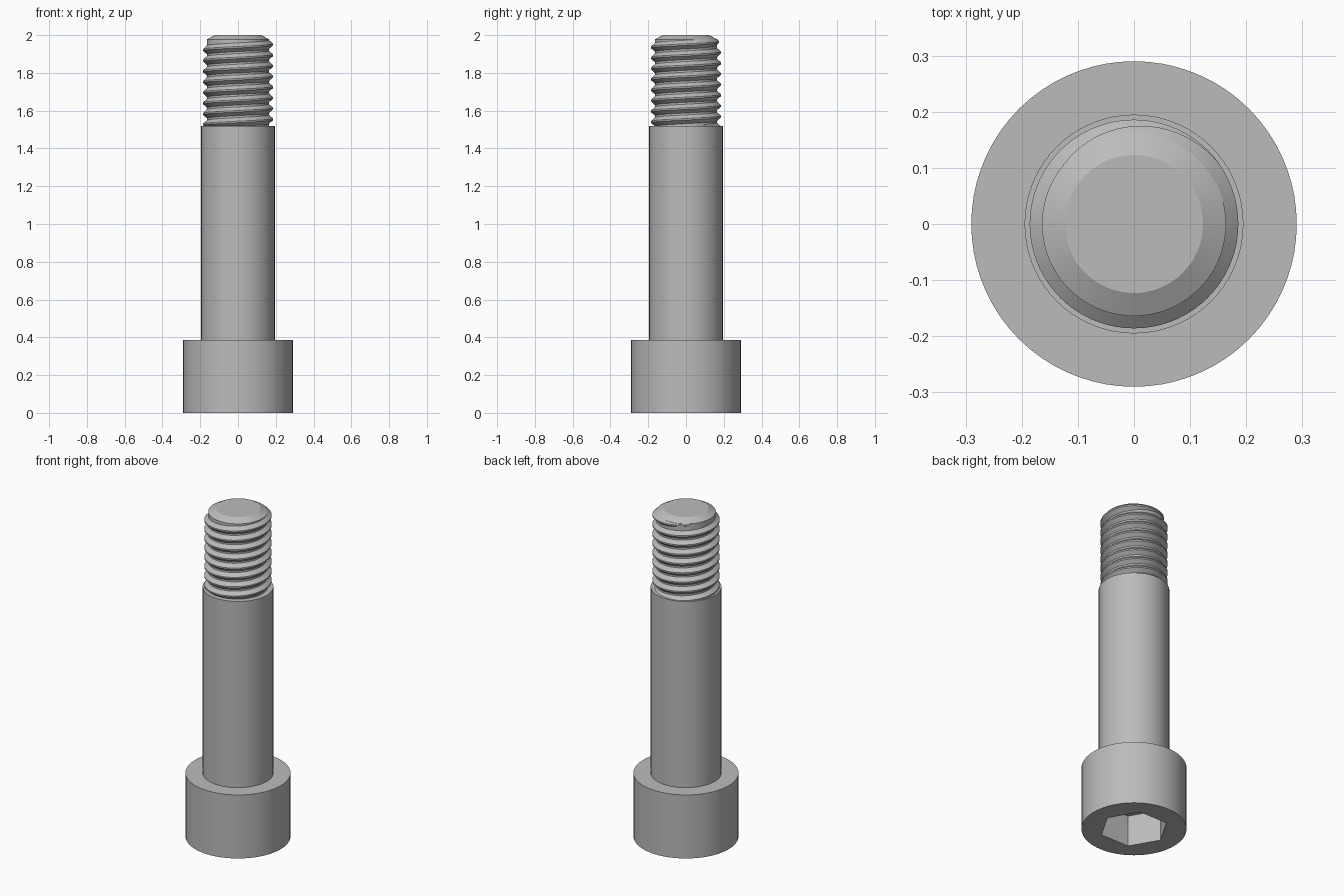
import bpy
import bmesh
from math import cos, sin, pi, radians

if "Cube" in bpy.data.objects:
    bpy.data.objects.remove(bpy.data.objects["Cube"], do_unlink=True)

HEAD_R, SHANK_R, CREST_R, ROOT_R = 0.29, 0.195, 0.186, 0.164
HEAD_TOP, SHANK_TOP, TOP = 0.387, 1.52, 2.0
PITCH = 0.0565

steel = bpy.data.materials.new("steel grey")
steel.use_nodes = True
colour = (0.5, 0.5, 0.5, 1)
steel.diffuse_color = colour
steel.node_tree.nodes["Principled BSDF"].inputs["Base Color"].default_value = colour


def skin(name, sections, closed_section):
    """Bridge a row of equal point sections and cap both ends."""
    bm = bmesh.new()
    rows = [[bm.verts.new(p) for p in s] for s in sections]
    n = len(rows[0])
    for a, b in zip(rows, rows[1:]):
        for i in range(n if closed_section else n - 1):
            j = (i + 1) % n
            bm.faces.new((a[i], a[j], b[j], b[i]))
    bm.faces.new(rows[0])
    bm.faces.new(rows[-1])
    bmesh.ops.recalc_face_normals(bm, faces=bm.faces)
    mesh = bpy.data.meshes.new(name)
    bm.to_mesh(mesh)
    bm.free()
    obj = bpy.data.objects.new(name, mesh)
    bpy.context.collection.objects.link(obj)
    mesh.materials.append(steel)
    return obj


def turned(name, profile, sides=72):
    """Revolve (radius, height) pairs about the z axis."""
    angles = [2 * pi * i / sides for i in range(sides)]
    return skin(name, [[(r * cos(a), r * sin(a), z) for a in angles]
                       for r, z in profile], True)


def activate(obj):
    bpy.ops.object.select_all(action="DESELECT")
    obj.select_set(True)
    bpy.context.view_layer.objects.active = obj


# Head with a hexagonal socket cut into its underside
head = turned("head", [(HEAD_R, 0), (HEAD_R, HEAD_TOP)])
cutter = turned("socket_cutter", [(0.19, -0.1), (0.19, 0.19)], sides=6)
cutter.hide_render = True
cut = head.modifiers.new("socket", "BOOLEAN")
cut.object = cutter
cut.operation = "DIFFERENCE"
cut.solver = "EXACT"
activate(head)
bpy.ops.object.modifier_apply(modifier=cut.name)
bpy.data.objects.remove(cutter, do_unlink=True)

# Plain shank and the chamfered core under the thread
shank = turned("shank", [(SHANK_R, 0.3), (SHANK_R, SHANK_TOP)])
core = turned("thread_core", [(ROOT_R, 1.45), (ROOT_R, 1.978), (0.123, TOP)])

# Helical thread ridge, fading into the core over its last part turn
END_ANGLE, END_Z, TURNS, STEPS = radians(140), 1.972, 8.3, 72
FADE = radians(105)
sections = []
count = int(TURNS * STEPS)
for k in range(count + 1):
    back = 2 * pi * (count - k) / STEPS
    a, z = END_ANGLE - back, END_Z - PITCH * back / (2 * pi)
    f = max(min(1, back / FADE), 0.02)
    base, crest = ROOT_R - 0.002, ROOT_R + (CREST_R - ROOT_R) * f
    half = 0.005 + 0.02 * f
    section = [(base, -half), (crest, -0.004), (crest, 0.004), (base, half)]
    sections.append([(r * cos(a), r * sin(a), z + dz) for r, dz in section])
ridge = skin("thread_ridge", sections, True)

# Smooth round walls, crisp edges
for part in (head, shank, core, ridge):
    activate(part)
    bpy.ops.object.shade_smooth_by_angle(angle=radians(25))
